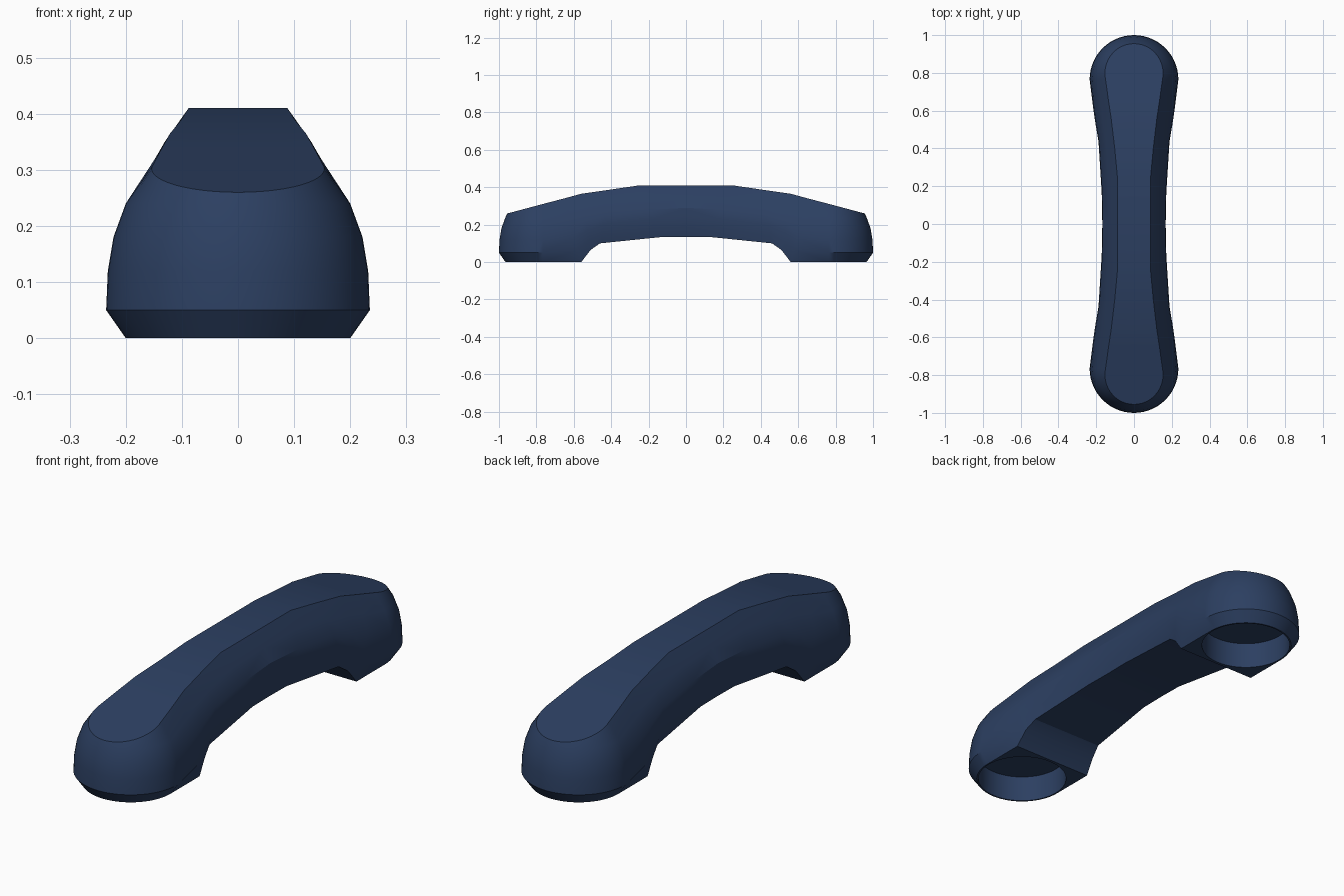
import bpy, bmesh, math

if "Cube" in bpy.data.objects:
    bpy.data.objects.remove(bpy.data.objects["Cube"])

CY, R = 0.765, 0.235          # centre and radius of the rounded ends
# earpiece dome: (inset from R, z), top to bottom; the first row follows the sloping top
DOME = [None, (0.035, 0.24), (0.013, 0.18), (0.003, 0.12), (0.0, 0.05), (0.035, 0.0)]

# handle stations: top edge (y, z, half width), crease (half width, z), bottom edge (y, z, half width)
STATIONS = [
    ((0.00, 0.410, 0.088), (0.165, 0.290), (0.00, 0.135, 0.155)),
    ((0.25, 0.410, 0.088), (0.169, 0.280), (0.12, 0.135, 0.157)),
    ((0.40, 0.388, 0.102), (0.183, 0.255), (0.46, 0.100, 0.180)),
    ((0.56, 0.365, 0.121), (0.200, 0.220), (0.51, 0.065, 0.192)),
    ((0.66, 0.338, 0.136), (0.212, 0.197), (0.56, 0.000, 0.200)),
]


def handle_ring(top, crease, bottom):
    (ty, tz, tw), (cw, cz), (by, bz, bw) = top, crease, bottom
    pts = [(0, ty, tz), (tw, ty, tz)]
    path = [((tw + cw) / 2 + 0.004, (tz + cz) / 2), (cw, cz)]
    for t in (1 / 3, 2 / 3):
        path.append((cw + (bw - cw) * t + 0.006, cz + (bz - cz) * t))
    for w, z in path:
        f = (tz - z) / (tz - bz)
        pts.append((w, ty + (by - ty) * f, z))
    return pts + [(bw, by, bz), (0, by, bz)]


def dome_ring(a):
    r = 0.17
    for _ in range(20):       # where the dome meets the sloping top plane
        z = 0.365 - 0.266 * (CY + r * math.sin(a) - 0.56)
        inset = 0.035 + (z - 0.24) * 0.5 if z < 0.26 else 0.045 + (z - 0.26) * 0.78
        r += 0.5 * (R - inset - r)
    c, s = math.cos(a), math.sin(a)
    rows = [(r, z)] + [(R - i, h) for i, h in DOME[1:]]
    pts = [(rr * c if c > 1e-6 else 0.0, CY + rr * s, h) for rr, h in rows]
    return [(0, pts[0][1], pts[0][2])] + pts + [(0, pts[-1][1], pts[-1][2])]


# quarter of the handset shell
N = 14
rings = [handle_ring(*s) for s in STATIONS]
rings += [dome_ring(math.pi / 2 * i / N) for i in range(N + 1)]
bm = bmesh.new()
grid = [[bm.verts.new(p) for p in ring] for ring in rings]
for a, b in zip(grid, grid[1:]):
    for i in range(len(a) - 1):
        bm.faces.new((a[i], a[i + 1], b[i + 1], b[i]))
bmesh.ops.remove_doubles(bm, verts=bm.verts, dist=1e-5)
bmesh.ops.recalc_face_normals(bm, faces=bm.faces)
if max(bm.faces, key=lambda f: f.calc_center_median().z).normal.z < 0:
    bmesh.ops.reverse_faces(bm, faces=bm.faces)
mesh = bpy.data.meshes.new("handset")
bm.to_mesh(mesh)
bm.free()
handset = bpy.data.objects.new("handset", mesh)
bpy.context.collection.objects.link(handset)

mat = bpy.data.materials.new("dark_blue")
mat.diffuse_color = (0.025, 0.05, 0.12, 1)
mat.use_nodes = True
mat.node_tree.nodes["Principled BSDF"].inputs["Base Color"].default_value = mat.diffuse_color
mesh.materials.append(mat)

# mirror to the full body
mirror = handset.modifiers.new("mirror", 'MIRROR')
mirror.use_axis = (True, True, False)
mirror.merge_threshold = 0.0005

# round hollows under the earpiece and mouthpiece
cutters = []
for y in (-CY, CY):
    bpy.ops.mesh.primitive_cylinder_add(vertices=56, radius=0.193, depth=0.24, location=(0, y, 0))
    cutter = bpy.context.object
    cutter.name = "hollow_cutter"
    cutter.hide_render = True
    cutter.data.materials.append(mat)
    cutters.append(cutter)
    cut = handset.modifiers.new("hollow", 'BOOLEAN')
    cut.operation = 'DIFFERENCE'
    cut.solver = 'EXACT'
    cut.object = cutter

bpy.ops.object.select_all(action='DESELECT')
bpy.context.view_layer.objects.active = handset
handset.select_set(True)
for m in list(handset.modifiers):
    bpy.ops.object.modifier_apply(modifier=m.name)
for cutter in cutters:
    bpy.data.objects.remove(cutter, do_unlink=True)
bpy.ops.object.shade_smooth_by_angle(angle=math.radians(25))
